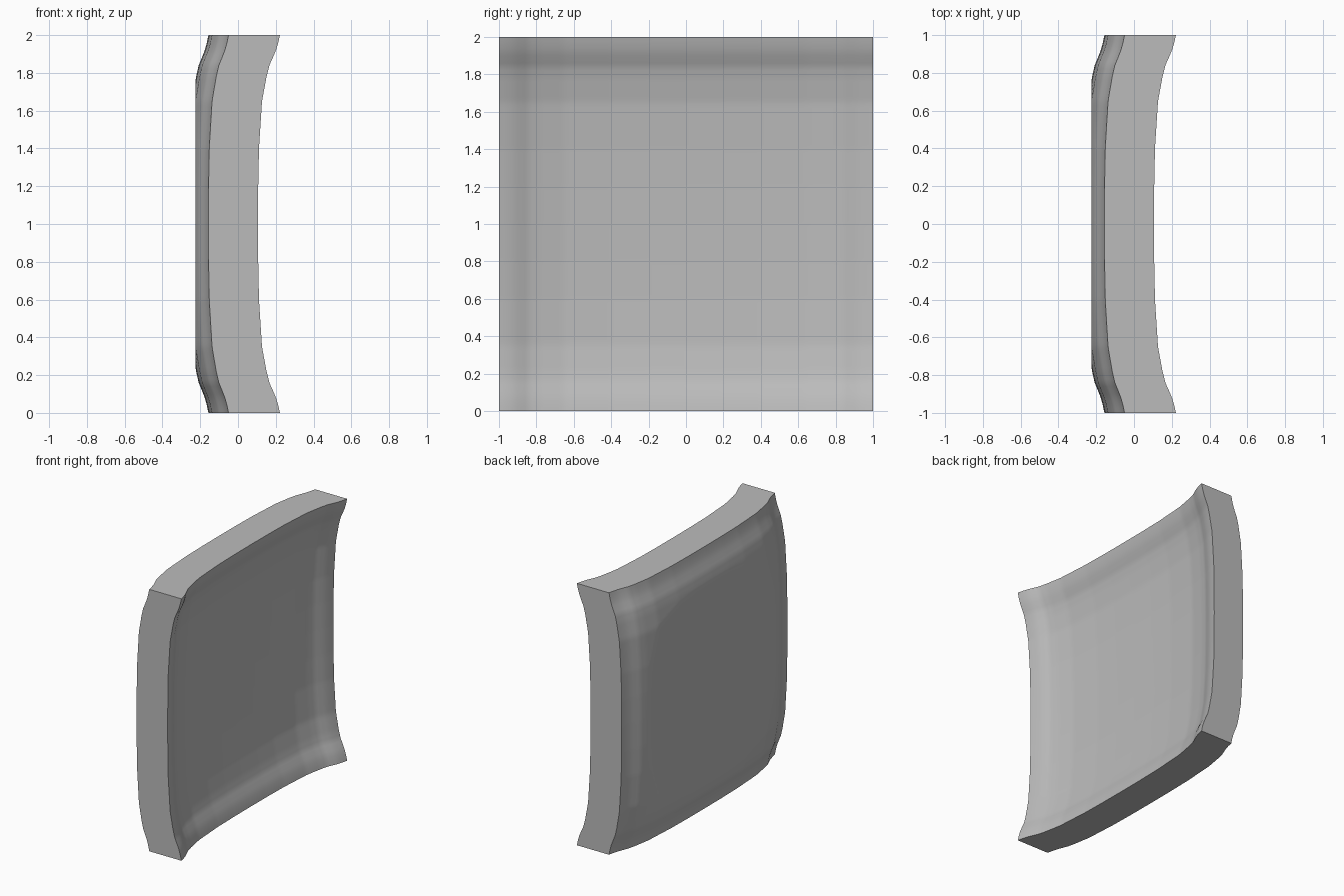
import bpy, bmesh, math

if "Cube" in bpy.data.objects:
    bpy.data.objects.remove(bpy.data.objects["Cube"])

# Rim profile: (distance from border, depth the panel has sunk)
PROFILE = [(0, 0), (0.04, 0.009), (0.08, 0.021), (0.12, 0.038), (0.16, 0.056),
           (0.22, 0.071), (0.35, 0.095), (0.6, 0.111), (0.8, 0.115), (1, 0.116)]
BACK_LIMIT = -0.225   # the back bulge is cut flat here
N = 100


def sink(t):
    d = 1 - abs(t)
    for (a, fa), (b, fb) in zip(PROFILE, PROFILE[1:]):
        if d <= b + 1e-6:
            return fa + (fb - fa) * (d - a) / (b - a)
    return PROFILE[-1][1]


# Curved square panel: dished front skin, flattened back skin, four flat sides
bm = bmesh.new()
ts = [-1 + 2 * i / N for i in range(N + 1)]
front, back = [], []
for y in ts:
    drops = [(t, sink(y) + sink(t)) for t in ts]
    front.append([bm.verts.new((0.222 - s, y, t + 1)) for t, s in drops])
    back.append([bm.verts.new((max(BACK_LIMIT, -0.05 - 0.92 * s), y, t + 1))
                 for t, s in drops])

for i in range(N):
    for j in range(N):
        for g in (front, back):
            bm.faces.new((g[i][j], g[i + 1][j], g[i + 1][j + 1], g[i][j + 1]))
    for e in (0, N):
        bm.faces.new((front[i][e], front[i + 1][e], back[i + 1][e], back[i][e]))
        bm.faces.new((front[e][i], front[e][i + 1], back[e][i + 1], back[e][i]))
bmesh.ops.recalc_face_normals(bm, faces=bm.faces)

mesh = bpy.data.meshes.new("curved_panel")
bm.to_mesh(mesh)
bm.free()
panel = bpy.data.objects.new("curved_panel", mesh)
bpy.context.collection.objects.link(panel)

# Single plain grey
grey = bpy.data.materials.new("grey")
grey.diffuse_color = (0.5, 0.5, 0.5, 1)
grey.use_nodes = True
grey.node_tree.nodes["Principled BSDF"].inputs["Base Color"].default_value = grey.diffuse_color
mesh.materials.append(grey)

# Smooth skins, crisp rim
bpy.context.view_layer.objects.active = panel
panel.select_set(True)
bpy.ops.object.shade_smooth_by_angle(angle=math.radians(35))
